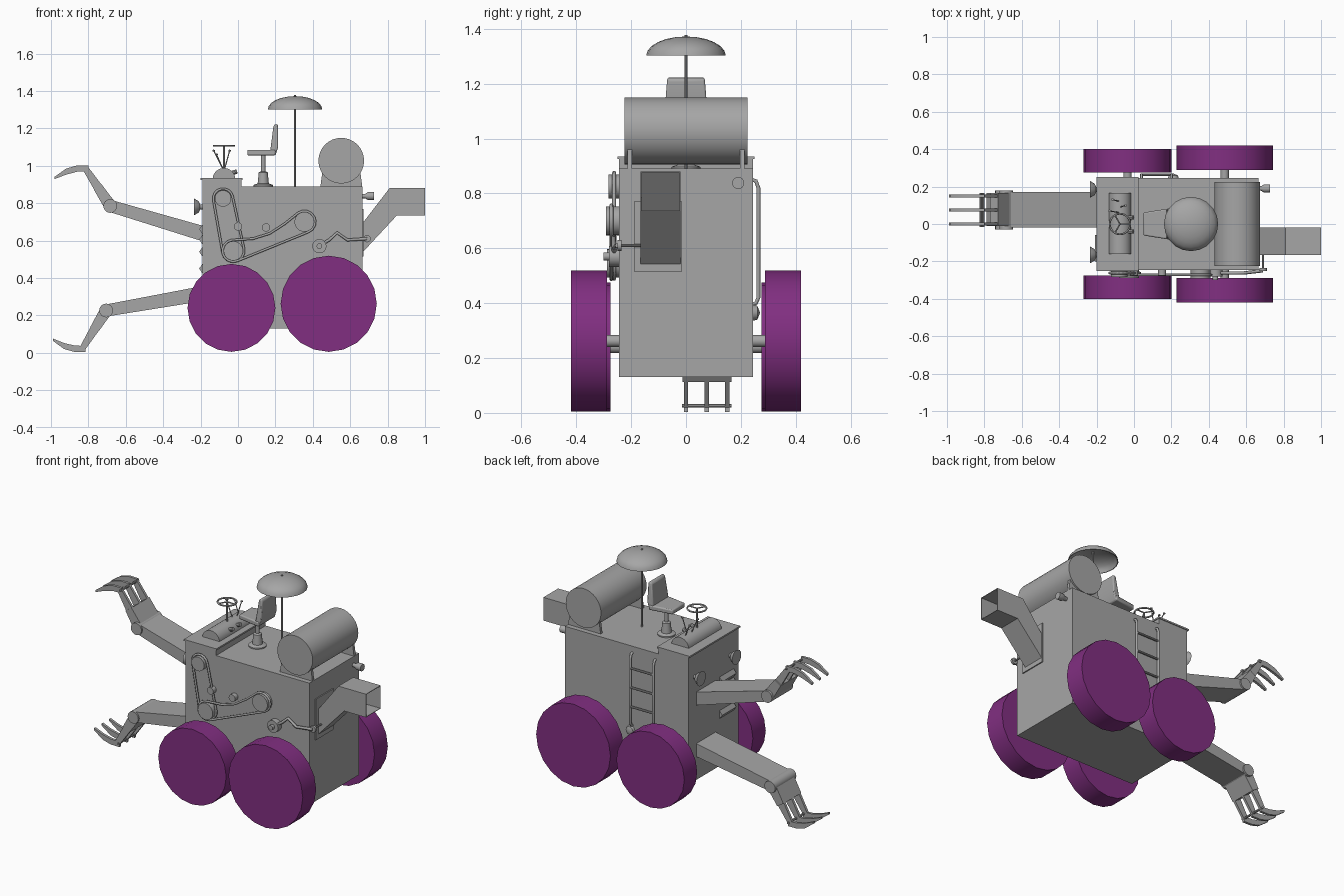
import bpy, bmesh, math
from mathutils import Vector

if "Cube" in bpy.data.objects:
    bpy.data.objects.remove(bpy.data.objects["Cube"])


def material(name, rgb):
    m = bpy.data.materials.new(name)
    m.diffuse_color = (*rgb, 1)
    m.use_nodes = True
    m.node_tree.nodes["Principled BSDF"].inputs["Base Color"].default_value = m.diffuse_color
    return m


GREY = material("steel grey", (0.38, 0.38, 0.38))
PURPLE = material("tyre purple", (0.22, 0.028, 0.22))


def add(name, bm, mat=GREY, smooth=True):
    bmesh.ops.recalc_face_normals(bm, faces=bm.faces)
    me = bpy.data.meshes.new(name)
    bm.to_mesh(me)
    bm.free()
    ob = bpy.data.objects.new(name, me)
    bpy.context.collection.objects.link(ob)
    me.materials.append(mat)
    if smooth:
        bpy.ops.object.select_all(action='DESELECT')
        ob.select_set(True)
        bpy.context.view_layer.objects.active = ob
        bpy.ops.object.shade_smooth_by_angle(angle=math.radians(35))
    return ob


def prism(name, pts, y0, y1):
    """Side outline (x, z) extruded across y."""
    bm = bmesh.new()
    f = bm.faces.new([bm.verts.new((x, y0, z)) for x, z in pts])
    r = bmesh.ops.extrude_face_region(bm, geom=[f])
    bmesh.ops.translate(bm, vec=(0, y1 - y0, 0),
                        verts=[v for v in r['geom'] if isinstance(v, bmesh.types.BMVert)])
    return add(name, bm)


def box(name, x0, x1, y0, y1, z0, z1):
    return prism(name, [(x0, z0), (x1, z0), (x1, z1), (x0, z1)], y0, y1)


def lathe(name, origin, axis, profile, n=24, mat=GREY):
    """Profile (radius, distance along axis) spun around the axis."""
    bm = bmesh.new()
    q = Vector((0, 0, 1)).rotation_difference(Vector(axis).normalized())
    rings = []
    for r, h in profile:
        count = n if r > 0 else 1
        rings.append([bm.verts.new(Vector(origin) + q @ Vector(
            (r * math.cos(2 * math.pi * i / n), r * math.sin(2 * math.pi * i / n), h)))
            for i in range(count)])
    for a, b in zip(rings, rings[1:]):
        if len(a) == len(b) == 1:
            continue
        for i in range(n):
            j = (i + 1) % n
            quad = [a[i % len(a)], a[j % len(a)], b[j % len(b)], b[i % len(b)]]
            bm.faces.new(list(dict.fromkeys(quad)))
    return add(name, bm, mat)


def cyl(name, a, b, r, n=20, mat=GREY):
    d = Vector(b) - Vector(a)
    return lathe(name, a, d, [(0, 0), (r, 0), (r, d.length), (0, d.length)], n, mat)


def tube(name, pts, r, closed=False):
    """Round rod along a path."""
    cu = bpy.data.curves.new(name, 'CURVE')
    cu.dimensions = '3D'
    cu.bevel_depth, cu.bevel_resolution, cu.use_fill_caps = r, 1, True
    sp = cu.splines.new('POLY')
    sp.points.add(len(pts) - 1)
    for p, co in zip(sp.points, pts):
        p.co = (*co, 1)
    sp.use_cyclic_u = closed
    ob = bpy.data.objects.new(name, cu)
    bpy.context.collection.objects.link(ob)
    cu.materials.append(GREY)
    return ob


# Body with raised front deck
box("body", -0.19, 0.665, -0.245, 0.245, 0.13, 0.89)
box("front_deck", -0.19, 0.02, -0.245, 0.245, 0.89, 0.925)
box("deck_lid", -0.2, 0.025, -0.25, 0.25, 0.925, 0.935)

# Wheels, axles and headlamps
for s, side in ((-1, "near"), (1, "far")):
    for label, x, z, r, y0, y1 in (("front", -0.035, 0.24, 0.235, 0.275, 0.402),
                                   ("rear", 0.485, 0.262, 0.257, 0.288, 0.42)):
        cyl(f"{label}_wheel_{side}", (x, s * y0, z), (x, s * y1, z), r, 20, PURPLE)
        cyl(f"{label}_axle_{side}", (x, s * 0.24, z), (x, s * y0, z), 0.022)
    lathe(f"headlamp_{side}", (-0.19, 0.01 + s * 0.175, 0.78), (-1, 0, 0),
          [(0.014, 0), (0.014, 0.012), (0.03, 0.02), (0.045, 0.045), (0, 0.045)], 16)

# Front slats
for z in (0.66, 0.605, 0.54, 0.45):
    prism("front_slat", [(-0.19, z + 0.025), (-0.19, z - 0.025), (-0.208, z)], -0.2, -0.06)

# Tank on saddle brackets
cyl("tank", (0.552, -0.225, 1.027), (0.552, 0.225, 1.027), 0.122, 32)
for y in (-0.205, 0.205):
    prism("tank_saddle", [(0.44, 0.885), (0.665, 0.885), (0.655, 0.96), (0.45, 0.96)],
          y - 0.009, y + 0.009)

# Umbrella
dome = [(0.145 * math.cos(t), 0.07 * math.sin(t)) for t in [math.pi / 12 * i for i in range(6)]]
inner = [(r * 0.97, h * 0.93) for r, h in reversed(dome)]
lathe("umbrella", (0.305, 0, 1.302), (0, 0, 1),
      dome + [(0, 0.07), (0, 0.066)] + inner + dome[:1], 20)
cyl("umbrella_pole", (0.305, 0, 0.88), (0.305, 0, 1.378), 0.005, 8)

# Seat with tapered cushion and backrest
lathe("seat_post", (0.135, 0, 0.885), (0, 0, 1),
      [(0, 0), (0.052, 0), (0.052, 0.012), (0.03, 0.02), (0.024, 0.08), (0.012, 0.085),
       (0.012, 0.172), (0, 0.172)], 16)
seat = box("seat", 0.05, 0.2, -0.085, 0.085, 1.055, 1.085)
for v in seat.data.vertices:
    if v.co.x < 0.1:
        v.co.y *= 0.72
back = prism("backrest", [(0.17, 1.06), (0.2, 1.055), (0.215, 1.1), (0.215, 1.215), (0.205, 1.225),
                          (0.19, 1.215)], -0.08, 0.08)
for v in back.data.vertices:
    if v.co.z > 1.2:
        v.co.y *= 0.85
for part in (seat, back):
    bv = part.modifiers.new("soft_edges", 'BEVEL')
    bv.width, bv.segments = 0.007, 2

# Dashboard, steering wheel, levers
arc = [(-0.075 + 0.06 * math.cos(t), 0.93 + 0.058 * math.sin(t))
       for t in [math.pi / 12 * i for i in range(13)]]
prism("dashboard", arc, -0.16, 0.165)
ring = [(math.cos(2 * math.pi * i / 24), math.sin(2 * math.pi * i / 24)) for i in range(24)]
tube("steering_wheel", [(-0.075 + 0.055 * c, 0.055 * s, 1.107) for c, s in ring], 0.005, True)
cyl("steering_column", (-0.075, 0, 0.97), (-0.075, 0, 1.107), 0.006, 8)
for i in range(3):
    a = 2 * math.pi * i / 3
    cyl("wheel_spoke", (-0.075, 0, 1.107),
        (-0.075 + 0.055 * math.cos(a), 0.055 * math.sin(a), 1.107), 0.004, 8)
for y, dx, z in ((0.06, -0.055, 1.08), (0.09, 0.03, 1.08), (0.12, -0.04, 1.06)):
    cyl("lever", (-0.075, y, 0.97), (-0.075 + dx, y + 0.01, z), 0.003, 8)
    lathe("lever_knob", (-0.075 + dx, y + 0.01, z - 0.006), (0, 0, 1),
          [(0, 0), (0.007, 0.003), (0.007, 0.009), (0, 0.013)], 8)
for y in (-0.04, 0.035):
    cyl("dash_switch", (-0.035, y, 0.96), (-0.005, y, 0.97), 0.012, 10)


# Folding claw arms
def bar(name, a, b, ta, tb, y0, y1):
    """Tapered bar between two (x, z) points."""
    a, b = Vector(a), Vector(b)
    d = (b - a).normalized()
    n = Vector((-d.y, d.x))
    prism(name, [a + n * ta, a - n * ta, b - n * tb, b + n * tb], y0, y1)


ARMS = (("upper", (-0.18, 0.635), (-0.683, 0.785), (-0.815, 0.985),
         [(-0.8, 0.985), (-0.86, 0.985), (-0.92, 0.968), (-0.98, 0.935)]),
        ("lower", (-0.18, 0.318), (-0.705, 0.226), (-0.83, 0.026),
         [(-0.815, 0.02), (-0.875, 0.022), (-0.93, 0.036), (-0.99, 0.07)]))
for label, root, elbow, wrist, path in ARMS:
    bar(label + "_arm", root, elbow, 0.04, 0.032, -0.02, 0.17)
    cyl(label + "_elbow", (elbow[0], -0.03, elbow[1]), (elbow[0], 0.18, elbow[1]), 0.037, 16)
    mid = Vector(elbow).lerp(Vector(wrist), 0.5)
    bar(label + "_palm", elbow, mid, 0.033, 0.025, -0.012, 0.165)
    cyl(label + "_claw_pin", (wrist[0] + 0.01, -0.015, wrist[1]),
        (wrist[0] + 0.01, 0.165, wrist[1]), 0.007, 8)
    for y in (0.0, 0.075, 0.15):
        bar(label + "_finger", mid, wrist, 0.024, 0.016, y - 0.008, y + 0.008)
        half = [0.016, 0.017, 0.016, 0.006]
        outline = [(x, z + h) for (x, z), h in zip(path, half)]
        outline += [(x, z - h) for (x, z), h in zip(path[::-1], half[::-1])]
        prism(label + "_claw", outline, y - 0.008, y + 0.008)

# Open bent chute with flange
side = [((0.66, 0.53), (0.66, 0.685)), ((0.85, 0.735), (0.81, 0.88)), ((1.0, 0.735), (1.0, 0.88))]
bm = bmesh.new()
rings = [[bm.verts.new((p[0], y, p[1])) for p, y in
          ((lo, -0.165), (lo, -0.02), (hi, -0.02), (hi, -0.165))] for lo, hi in side]
for a, b in zip(rings, rings[1:]):
    for i in range(4):
        bm.faces.new([a[i], a[(i + 1) % 4], b[(i + 1) % 4], b[i]])
chute = add("chute", bm, smooth=False)
wall = chute.modifiers.new("wall", 'SOLIDIFY')
wall.thickness = 0.005
box("chute_flange", 0.66, 0.672, -0.19, -0.015, 0.515, 0.77)

# Rear horn
lathe("horn", (0.66, 0.19, 0.838), (1, 0, 0),
      [(0.012, 0), (0.012, 0.02), (0.022, 0.035), (0.022, 0.068), (0, 0.068)], 16)

# Pulleys and belts
A, B, C = (-0.08, 0.825), (-0.025, 0.545), (0.355, 0.7)
for (x, z), r, y in ((A, 0.044, -0.283), (B, 0.052, -0.288), (C, 0.053, -0.292)):
    cyl("pulley", (x, -0.24, z), (x, y, z), r, 24)
for x, z in ((0.0, 0.675), (0.15, 0.67)):
    cyl("idler", (x, -0.24, z), (x, -0.275, z), 0.022, 16)


def rim(c, r, d0, d1, y):
    """Arc of belt points around a pulley."""
    angles = [math.radians(d0 + (d1 - d0) * i / 8) for i in range(9)]
    return [(c[0] + r * math.cos(t), y, c[1] + r * math.sin(t)) for t in angles]


tube("short_belt", rim(A, 0.052, 12, 190, -0.262) + rim(B, 0.058, 190, 372, -0.262), 0.007, True)
tube("long_belt", rim(B, 0.058, 100, 292, -0.272) + rim(C, 0.058, -68, 125, -0.272)
     + [(0.25, -0.272, 0.69), (0.17, -0.272, 0.638), (0.08, -0.272, 0.61)], 0.007, True)

# Valve, zigzag crank rod and rear handle
cyl("valve", (0.435, -0.24, 0.57), (0.435, -0.28, 0.57), 0.038, 16)
cyl("valve_hub", (0.435, -0.28, 0.57), (0.435, -0.3, 0.57), 0.015, 12)
tube("crank_rod", [(0.435, -0.262, 0.57), (0.49, -0.262, 0.605), (0.53, -0.262, 0.642),
                   (0.585, -0.262, 0.603), (0.69, -0.25, 0.61)], 0.009)
cyl("handle_rod", (0.69, -0.25, 0.61), (0.69, -0.165, 0.61), 0.006, 8)
cyl("handle_knob", (0.69, -0.25, 0.61), (0.69, -0.235, 0.61), 0.02, 12)

# Ladder on the far side
for x in (0.04, 0.2):
    tube("ladder_rail", [(x, 0.24, 0.85), (x, 0.255, 0.845), (x, 0.264, 0.82), (x, 0.264, 0.42),
                         (x, 0.255, 0.4), (x, 0.24, 0.395)], 0.008)
for z in (0.76, 0.64, 0.52):
    cyl("ladder_rung", (0.04, 0.264, z), (0.2, 0.264, z), 0.007, 8)
lathe("side_cap", (0.21, 0.24, 0.365), (0, 1, 0), [(0.03, 0), (0.025, 0.02), (0, 0.03)], 12)
